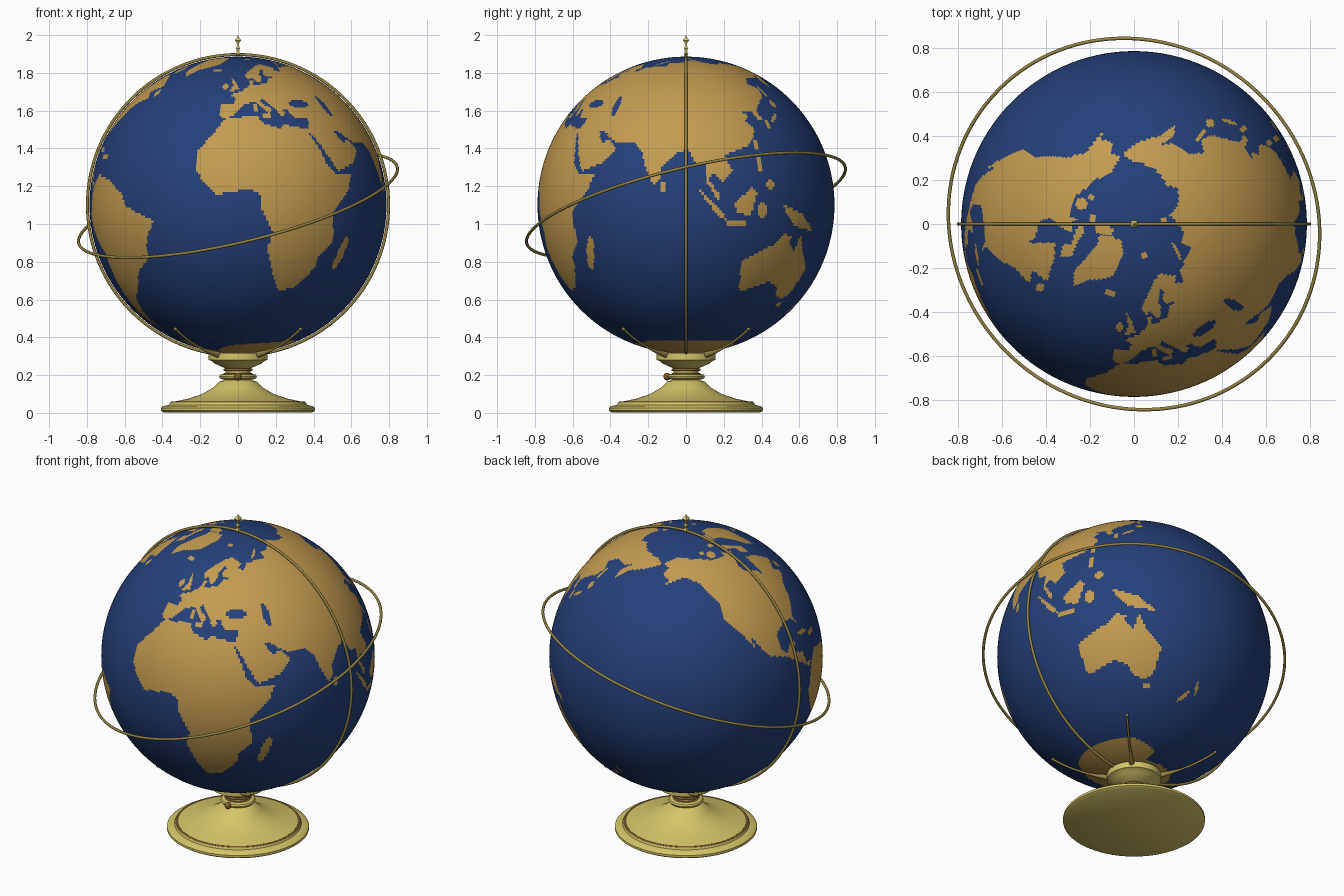
import bpy, bmesh, math
from mathutils import Vector, Quaternion

default = bpy.data.objects.get("Cube")
if default:
    bpy.data.objects.remove(default, do_unlink=True)

CENTRE = Vector((0, 0, 1.1))
RADIUS = 0.786


def material(name, *rgb):
    mat = bpy.data.materials.new(name)
    mat.use_nodes = True
    mat.diffuse_color = (*rgb, 1)
    mat.node_tree.nodes["Principled BSDF"].inputs["Base Color"].default_value = (*rgb, 1)
    return mat


ocean_blue = material("ocean blue", .018, .051, .195)
land_tan = material("land tan", .55, .33, .08)
polished_brass = material("polished brass", .67, .56, .14)
aged_brass = material("aged brass", .31, .235, .058)
dark_bronze = material("dark bronze", .23, .11, .028)


def finish(obj, name, mat, angle=35):
    """Name, colour and smooth the finished part."""
    obj.name = obj.data.name = name
    obj.data.materials.clear()
    obj.data.materials.append(mat)
    bpy.ops.object.select_all(action='DESELECT')
    obj.select_set(True)
    bpy.context.view_layer.objects.active = obj
    bpy.ops.object.shade_smooth_by_angle(angle=math.radians(angle))
    return obj


def object_from(bm, name):
    mesh = bpy.data.meshes.new(name)
    bm.to_mesh(mesh)
    bm.free()
    obj = bpy.data.objects.new(name, mesh)
    bpy.context.collection.objects.link(obj)
    return obj


# --- Coastlines: (longitude, latitude) outlines filled onto a one degree grid ---
land_cells = set()


def fill(outline, dry=True):
    """Mark every grid cell inside the outline as land, or as water."""
    edges = list(zip(outline, outline[1:] + outline[:1]))
    lats = [p[1] for p in outline]
    for row in range(math.floor(min(lats)), math.ceil(max(lats))):
        lat = row + .5
        hits = sorted(a[0] + (lat - a[1]) * (b[0] - a[0]) / (b[1] - a[1])
                      for a, b in edges if (a[1] > lat) != (b[1] > lat))
        for west, east in zip(hits[::2], hits[1::2]):
            for column in range(math.ceil(west - .5), math.ceil(east - .5)):
                cell = ((column + 180) % 360 - 180, row)
                if dry:
                    land_cells.add(cell)
                else:
                    land_cells.discard(cell)


def oval(lon, lat, width, height, tilt=0, dry=True):
    """A tilted oval island or inland sea."""
    turn = math.radians(tilt)
    steps = [math.tau * i / 24 for i in range(24)]
    fill([(lon + width * math.cos(t) * math.cos(turn) - height * math.sin(t) * math.sin(turn),
           lat + width * math.cos(t) * math.sin(turn) + height * math.sin(t) * math.cos(turn))
          for t in steps], dry)


africa = [
    (-6, 36), (10, 37), (11, 34), (20, 31), (22, 33), (32, 31), (34, 27), (37, 21), (39, 15),
    (43, 12), (51, 12), (48, 5), (40, -3), (41, -15), (35, -20), (35, -24), (32, -29), (27, -34),
    (20, -35), (18, -33), (15, -27), (12, -17), (14, -11), (9, -1), (9, 4), (5, 6), (-4, 5),
    (-8, 4), (-13, 8), (-17, 14), (-17, 21), (-10, 30)]
europe = [
    (-9, 37), (-9, 43), (-2, 43), (-1, 46), (-5, 48), (2, 50), (8, 54), (8, 57), (11, 57),
    (10, 54), (20, 55), (24, 59), (30, 60), (22, 60), (21, 63), (25, 65), (22, 66), (17, 62),
    (18, 60), (16, 56), (13, 56), (11, 59), (7, 58), (5, 61), (12, 66), (20, 70), (28, 71),
    (41, 67), (34, 66), (40, 64), (45, 68), (60, 69), (60, 36), (36, 36), (30, 36), (27, 37),
    (26, 40), (23, 40), (24, 38), (22, 36), (19, 41), (13, 46), (12, 44), (18, 40), (16, 38),
    (9, 44), (3, 43), (0, 39), (-2, 37), (-6, 36)]
asia = [
    (60, 69), (68, 69), (68, 73), (80, 73), (104, 78), (113, 74), (130, 71), (140, 73), (160, 70),
    (180, 69), (190, 66), (178, 62), (163, 58), (157, 51), (156, 57), (163, 62), (155, 59),
    (142, 59), (135, 55), (141, 52), (140, 48), (132, 43), (128, 39), (129, 35), (126, 35),
    (125, 39), (118, 39), (122, 37), (119, 35), (122, 31), (121, 27), (116, 23), (106, 20),
    (109, 13), (105, 9), (101, 13), (99, 10), (103, 4), (103, 1), (100, 6), (98, 9), (98, 16),
    (94, 16), (91, 22), (87, 21), (80, 15), (80, 10), (77, 8), (73, 16), (72, 21), (67, 25),
    (60, 25)]
arabia = [
    (60, 37), (60, 25), (57, 26), (50, 30), (48, 30), (51, 25), (56, 26), (60, 22), (55, 17),
    (44, 13), (39, 21), (35, 28), (32, 31), (34, 31), (36, 37)]
north_america = [
    (-166, 68), (-156, 71), (-128, 70), (-115, 68), (-96, 68), (-95, 72), (-93, 69), (-82, 69),
    (-86, 66), (-94, 61), (-92, 57), (-82, 55), (-80, 51), (-77, 62), (-70, 61), (-65, 59),
    (-56, 53), (-66, 50), (-60, 46), (-70, 43), (-76, 35), (-81, 31), (-80, 26), (-83, 30),
    (-90, 30), (-97, 27), (-97, 21), (-94, 18), (-90, 21), (-87, 21), (-88, 16), (-83, 15),
    (-82, 9), (-77, 9), (-80, 7), (-86, 11), (-94, 16), (-105, 20), (-113, 31), (-110, 23),
    (-117, 33), (-124, 40), (-124, 47), (-134, 57), (-145, 60), (-152, 59), (-163, 55),
    (-158, 58), (-165, 61), (-161, 65), (-168, 66)]
south_america = [
    (-77, 8), (-72, 12), (-62, 10), (-51, 4), (-50, 0), (-35, -6), (-39, -13), (-41, -22),
    (-48, -26), (-54, -34), (-62, -39), (-68, -50), (-66, -55), (-72, -53), (-75, -48),
    (-73, -38), (-70, -19), (-76, -14), (-81, -5), (-80, 1)]
greenland = [
    (-73, 78), (-60, 82), (-35, 83), (-20, 80), (-22, 71), (-40, 65), (-44, 60), (-52, 64),
    (-54, 70), (-60, 76)]
baffin = [(-88, 73), (-80, 73), (-62, 66), (-66, 62), (-74, 65), (-72, 68), (-88, 71)]
ellesmere = [(-90, 77), (-78, 77), (-62, 82), (-75, 83), (-92, 81)]
australia = [
    (114, -22), (122, -18), (129, -15), (132, -11), (137, -12), (136, -15), (140, -18),
    (142, -11), (146, -19), (153, -25), (150, -37), (146, -39), (140, -38), (137, -33),
    (131, -31), (118, -35), (115, -34)]
new_guinea = [(131, 0), (141, -3), (150, -10), (143, -9), (138, -8), (133, -4)]
borneo = [(109, 1), (117, 7), (119, 5), (116, -4), (110, -3)]
sumatra = [(95, 6), (104, -2), (106, -6), (102, -4)]
britain = [(-5, 50), (1, 51), (-2, 57), (-5, 59), (-3, 54)]
antarctica = [
    (-180, -78), (-150, -77), (-100, -73), (-75, -73), (-58, -63), (-62, -75), (-40, -78),
    (-10, -71), (55, -66), (140, -66), (170, -72), (165, -78), (180, -78), (180, -90), (-180, -90)]

for outline in (africa, europe, asia, arabia, north_america, south_america, greenland, baffin,
                ellesmere, australia, new_guinea, borneo, sumatra, britain, antarctica):
    fill(outline)

# Smaller islands, grouped by ocean
for island in ((47, -19, 2, 7, -15), (81, 7, 1, 2), (110, -7, 5, 1), (121, -2, 2, 3),
               (121, 16, 1, 3), (125, 8, 2, 2), (137, 36, 4, 1, 30), (143, 43, 2, 2),
               (131, 33, 1, 2), (143, 50, 1, 4), (121, 24, 1, 2), (147, -42, 2, 1),
               (176, -39, 1, 3, 20), (170, -44, 1, 4, -45), (-8, 53, 2, 2), (-19, 65, 5, 1),
               (-79, 22, 4, 1, -15), (-71, 19, 3, 1), (-56, 49, 2, 2), (18, 79, 6, 1),
               (58, 73, 7, 1, 25), (98, 80, 5, 1), (-111, 71, 6, 2), (-122, 73, 4, 1),
               (14, 37, 2, 1), (9, 41, 1, 2), (-98, 76, 6, 1)):
    oval(*island)
for inland_sea in ((34, 43, 6, 2, 0), (51, 42, 2, 5, 15)):
    oval(*inland_sea, dry=False)

# --- Globe ball, its cells coloured as land or ocean ---
bm = bmesh.new()
bmesh.ops.create_uvsphere(bm, u_segments=360, v_segments=180, radius=RADIUS)
for face in bm.faces:
    c = face.calc_center_median().normalized()
    cell = (math.floor(math.degrees(math.atan2(c.x, -c.y))), math.floor(math.degrees(math.asin(c.z))))
    face.material_index = int(cell in land_cells)
    face.smooth = True
globe = object_from(bm, "globe_ball")
globe.location = CENTRE
globe.data.materials.append(ocean_blue)
globe.data.materials.append(land_tan)


# --- Turned and tubular metal parts ---
def lathe(name, mat, profile, sides=64, turn=0):
    """Spin a (radius, height) profile about the vertical axis."""
    bm = bmesh.new()
    verts = [bm.verts.new((r, 0, z)) for r, z in profile]
    edges = [bm.edges.new(pair) for pair in zip(verts, verts[1:])]
    bmesh.ops.spin(bm, geom=verts + edges, axis=(0, 0, 1), cent=(0, 0, 0),
                   angle=math.tau, steps=sides, use_duplicate=False)
    bmesh.ops.remove_doubles(bm, verts=bm.verts, dist=.0005)
    bmesh.ops.recalc_face_normals(bm, faces=bm.faces)
    obj = object_from(bm, name)
    obj.rotation_euler.z = math.radians(turn)
    return finish(obj, name, mat)


def ring(name, mat, centre, radius, thickness, axis=(1, 0, 0), tilt=0):
    bpy.ops.mesh.primitive_torus_add(major_segments=128, minor_segments=10, location=centre,
                                     major_radius=radius, minor_radius=thickness)
    obj = bpy.context.object
    obj.rotation_euler = Quaternion(axis, math.radians(tilt)).to_euler()
    return finish(obj, name, mat, 60)


lathe("pedestal", polished_brass, [
    (0, .003), (.395, .003), (.408, .012), (.408, .026), (.395, .036), (.365, .042), (.36, .054),
    (.335, .06), (.26, .076), (.19, .1), (.13, .135), (.1, .165), (.07, .175), (.095, .182),
    (.1, .192), (.095, .202), (.065, .21), (.065, .235), (.09, .246), (.125, .262), (.14, .275),
    (.156, .28), (.156, .318), (.14, .318), (.12, .31), (0, .3)])
for name, height, radius in (("foot_band", .053, .352), ("collar_band", .205, .07),
                             ("neck_band", .228, .07)):
    ring(name, dark_bronze, (0, 0, height), radius, .007)

ring("meridian_ring", aged_brass, CENTRE, .797, .008, tilt=90)
ring("horizon_ring", aged_brass, CENTRE, .867, .008, axis=(1, -1, 0), tilt=18.7)

lathe("finial", polished_brass, [
    (0, 1.895), (.018, 1.9), (.008, 1.915), (.015, 1.93), (.006, 1.945), (.01, 1.96),
    (.024, 1.972), (.01, 1.987), (0, 2)], sides=4, turn=45)

bpy.ops.mesh.primitive_uv_sphere_add(segments=20, ring_count=10, radius=.02, location=(0, -.1, .192))
finish(bpy.context.object, "locking_knob", dark_bronze, 60)

# Four tapered prongs cradling the ball, each with a bead at its tip
for i, side in enumerate(("front_left", "back_left", "back_right", "front_right")):
    heading = math.radians(90 * i - 45)
    outward = Vector((math.cos(heading), math.sin(heading), 0))
    curve = bpy.data.curves.new("prong", 'CURVE')
    curve.dimensions, curve.bevel_depth, curve.use_fill_caps = '3D', .018, True
    spline = curve.splines.new('POLY')
    spline.points.add(11)
    for k, point in enumerate(spline.points):
        swing = math.radians(10 + 25.5 * k / 11)
        spot = CENTRE + .806 * (outward * math.sin(swing) - Vector((0, 0, math.cos(swing))))
        point.co = (*spot, 1)
        point.radius = max(.35, 1 - k / 6)
    prong = bpy.data.objects.new("prong", curve)
    bpy.context.collection.objects.link(prong)
    bpy.ops.object.select_all(action='DESELECT')
    prong.select_set(True)
    bpy.context.view_layer.objects.active = prong
    bpy.ops.object.convert(target='MESH')
    finish(bpy.context.object, side + "_prong", aged_brass, 60)
    bpy.ops.mesh.primitive_uv_sphere_add(segments=12, ring_count=8, radius=.01, location=spot)
    finish(bpy.context.object, side + "_prong_tip", aged_brass, 60)
